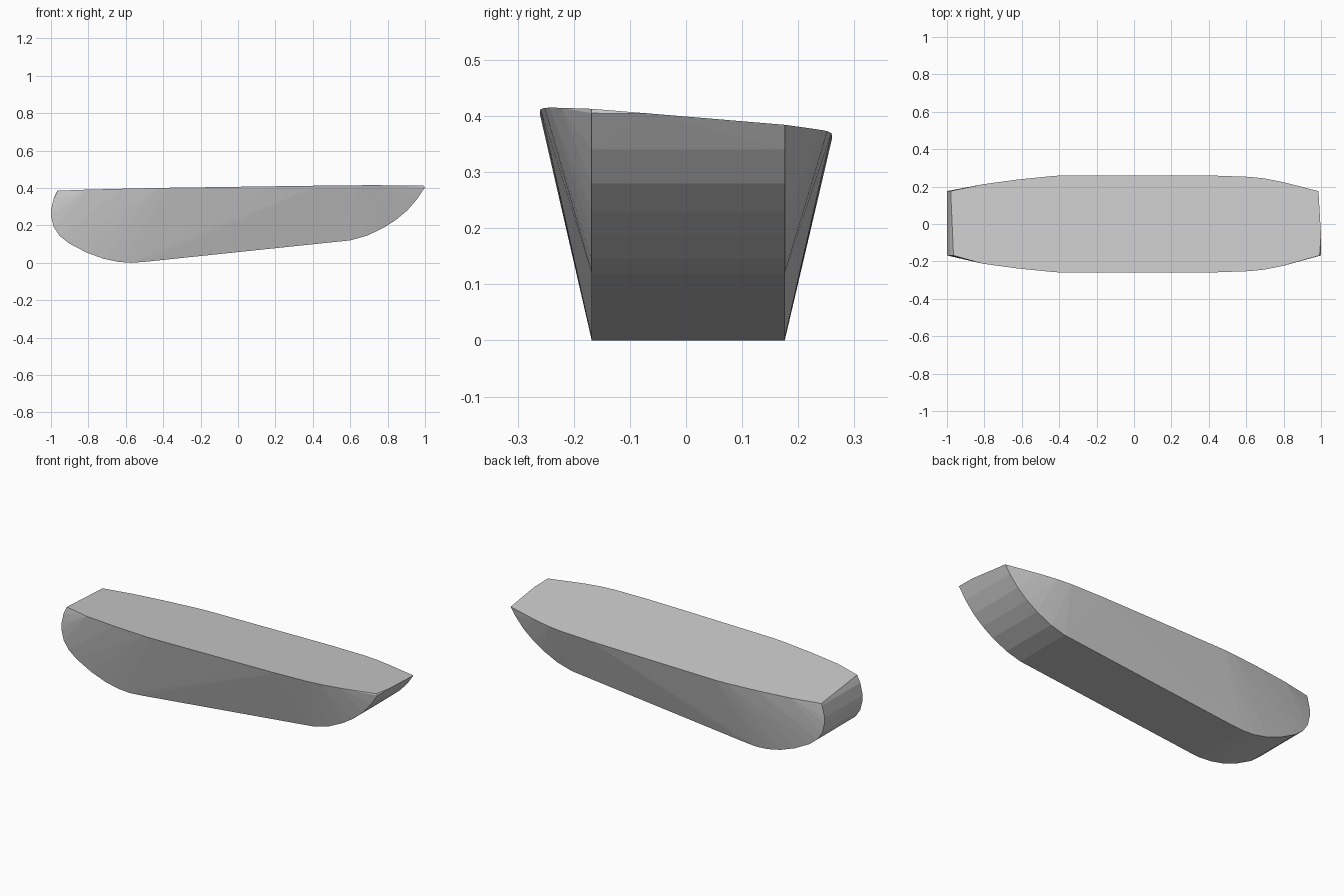
import bpy, bmesh, math

if "Cube" in bpy.data.objects:
    bpy.data.objects.remove(bpy.data.objects["Cube"])

# Side profile of the flat-bottomed keel, stern to bow (x, z)
KEEL = [(-0.985, 0.345), (-1.0, 0.28), (-1.0, 0.25), (-0.985, 0.19),
        (-0.955, 0.145), (-0.905, 0.105), (-0.81, 0.055), (-0.72, 0.022),
        (-0.64, 0.005), (-0.57, 0.0), (-0.5, 0.005),
        (0.6, 0.12), (0.69, 0.145), (0.78, 0.188), (0.845, 0.23),
        (0.905, 0.28), (0.957, 0.34), (1.0, 0.405)]
# Half outline of the deck (x, half width)
DECK = [(-0.81, 0.212), (-0.62, 0.238), (-0.43, 0.257), (-0.37, 0.26), (0.2, 0.26),
        (0.42, 0.259), (0.62, 0.252), (0.70, 0.243), (0.80, 0.223)]
KEEL_Y = (-0.168, 0.176)


def deck_z(x, y):
    """Height of the slightly tilted deck plane."""
    return 0.385 + 0.014 * x - 0.0825 * y


bm = bmesh.new()


def add(x, y, z):
    bm.verts.new((x, y, z))


# Keel strip, kept below the deck plane
for x, z in KEEL:
    for y in KEEL_Y:
        if z < deck_z(x, y) - 0.002:
            add(x, y, z)
add(1.0, -0.06, 0.404)

# Deck rim
for x, w in DECK:
    for y in (-w, w):
        add(x, y, deck_z(x, y))
# Deck corners at stern and bow
for x, y in ((-0.965, KEEL_Y[0]), (-0.98, KEEL_Y[1]),
             (0.992, KEEL_Y[0]), (0.986, KEEL_Y[1])):
    add(x, y, deck_z(x, y))

# Skin the hull and merge flat facets
bmesh.ops.convex_hull(bm, input=bm.verts[:])
bmesh.ops.delete(bm, geom=[v for v in bm.verts if not v.link_faces], context='VERTS')
bmesh.ops.dissolve_limit(bm, angle_limit=math.radians(0.3),
                         verts=bm.verts[:], edges=bm.edges[:])
bmesh.ops.recalc_face_normals(bm, faces=bm.faces[:])

mesh = bpy.data.meshes.new("boat_hull")
bm.to_mesh(mesh)
bm.free()
hull = bpy.data.objects.new("boat_hull", mesh)
bpy.context.collection.objects.link(hull)
